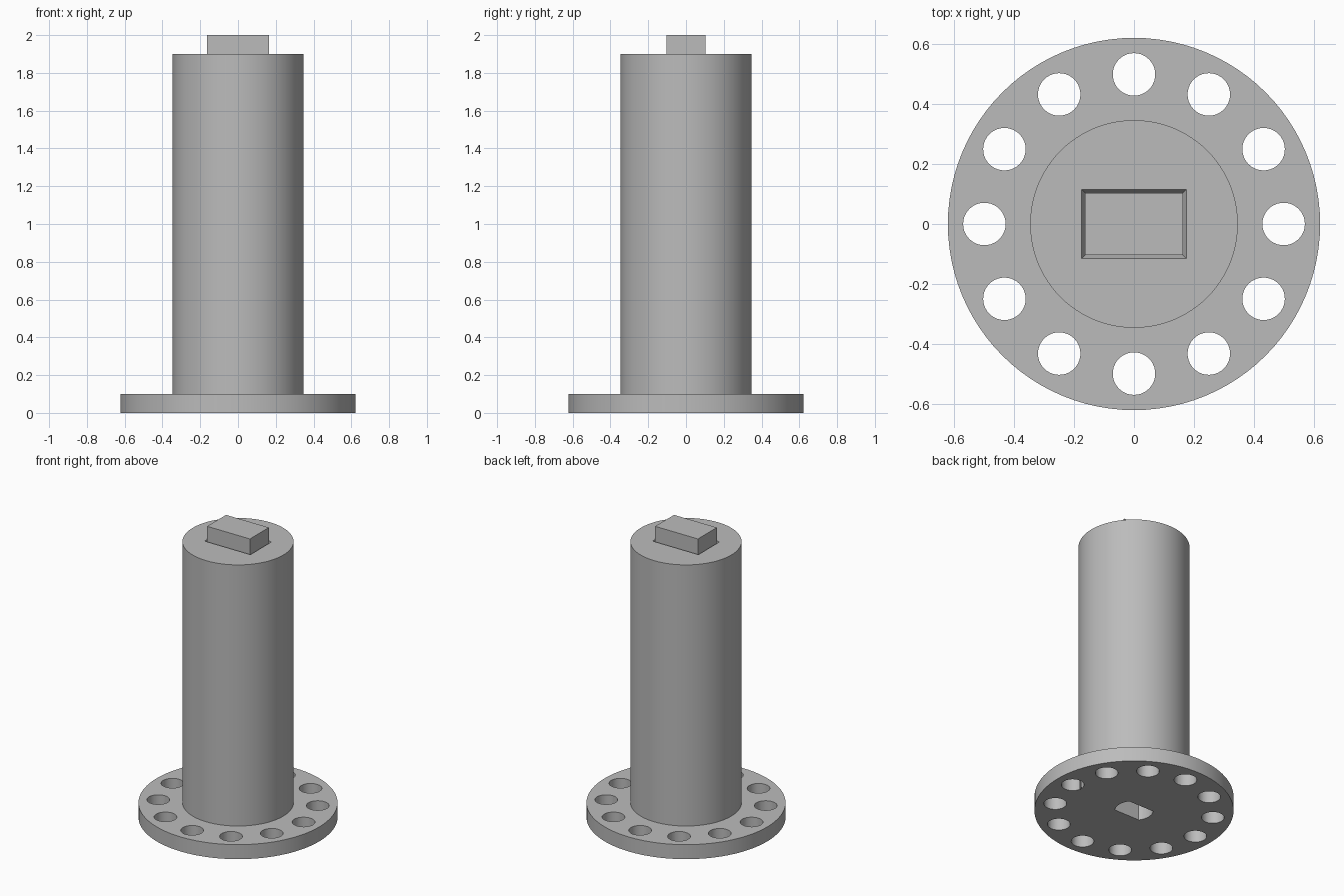
import bpy
import bmesh
from math import cos, sin, pi, asin, radians
from mathutils import Matrix

cube = bpy.data.objects.get("Cube")
if cube:
    bpy.data.objects.remove(cube, do_unlink=True)

GREY = (0.5, 0.5, 0.5, 1.0)
mat = bpy.data.materials.new("plain grey")
mat.use_nodes = True
mat.diffuse_color = GREY
mat.node_tree.nodes["Principled BSDF"].inputs["Base Color"].default_value = GREY

FLANGE_R, BODY_R = 0.622, 0.347
FLANGE_TOP, BODY_TOP = 0.1, 1.9


def add_object(name, bm):
    bmesh.ops.recalc_face_normals(bm, faces=bm.faces)
    mesh = bpy.data.meshes.new(name)
    bm.to_mesh(mesh)
    bm.free()
    mesh.materials.append(mat)
    obj = bpy.data.objects.new(name, mesh)
    bpy.context.collection.objects.link(obj)
    return obj


def loft(bm, lower, upper, z0, z1):
    """Closed solid between two outlines with equal point counts."""
    a = [bm.verts.new((x, y, z0)) for x, y in lower]
    b = [bm.verts.new((x, y, z1)) for x, y in upper]
    bm.faces.new(a[::-1])
    bm.faces.new(b)
    n = len(a)
    for i in range(n):
        j = (i + 1) % n
        bm.faces.new((a[i], a[j], b[j], b[i]))


def rect(hx, hy):
    return [(-hx, -hy), (hx, -hy), (hx, hy), (-hx, hy)]


def circle(r, n, cx, cy):
    return [(cx + r * cos(2 * pi * i / n), cy + r * sin(2 * pi * i / n))
            for i in range(n)]


def cut(target, cutter):
    cutter.hide_render = True
    mod = target.modifiers.new("cut", "BOOLEAN")
    mod.operation = "DIFFERENCE"
    mod.solver = "EXACT"
    mod.object = cutter
    bpy.context.view_layer.objects.active = target
    bpy.ops.object.modifier_apply(modifier=mod.name)
    bpy.data.objects.remove(cutter, do_unlink=True)


# Flanged column turned from one profile
bm = bmesh.new()
profile = [(0, 0), (FLANGE_R, 0), (FLANGE_R, FLANGE_TOP),
           (BODY_R, FLANGE_TOP), (BODY_R, BODY_TOP), (0, BODY_TOP)]
verts = [bm.verts.new((r, 0, z)) for r, z in profile]
edges = [bm.edges.new(pair) for pair in zip(verts, verts[1:])]
bmesh.ops.spin(bm, geom=verts + edges, cent=(0, 0, 0), axis=(0, 0, 1),
               angle=2 * pi, steps=96)
bmesh.ops.remove_doubles(bm, verts=bm.verts, dist=0.0001)
column = add_object("flanged_column", bm)

# Ring of bolt holes
bm = bmesh.new()
for k in range(12):
    a = k * pi / 6
    ring = circle(0.071, 40, 0.5 * cos(a), 0.5 * sin(a))
    loft(bm, ring, ring, -0.05, FLANGE_TOP + 0.05)
cut(column, add_object("bolt_hole_cutter", bm))

# Shaft socket underneath: a round bore with two flats
bm = bmesh.new()
r, flat = 0.12, 0.07
half = asin(flat / r)
arc = [(r * cos(t), r * sin(t))
       for t in (half * (i / 6 - 1) for i in range(13))]
bore = arc + [(-x, -y) for x, y in arc]
loft(bm, bore, bore, -0.05, 0.4)
cut(column, add_object("socket_cutter", bm))

# Narrow sloping groove around the key
bm = bmesh.new()
loft(bm, rect(0.163, 0.103), rect(0.187, 0.127), BODY_TOP - 0.03, BODY_TOP + 0.03)
cut(column, add_object("groove_cutter", bm))

# Rectangular key on top
bm = bmesh.new()
bmesh.ops.create_cube(bm, size=1, matrix=Matrix.Translation((0, 0, 1.93))
                      @ Matrix.Diagonal((0.326, 0.206, 0.14, 1)))
add_object("top_key", bm)

# Smooth round walls, keep the rims sharp
bpy.ops.object.select_all(action="DESELECT")
column.select_set(True)
bpy.context.view_layer.objects.active = column
bpy.ops.object.shade_smooth_by_angle(angle=radians(30))
